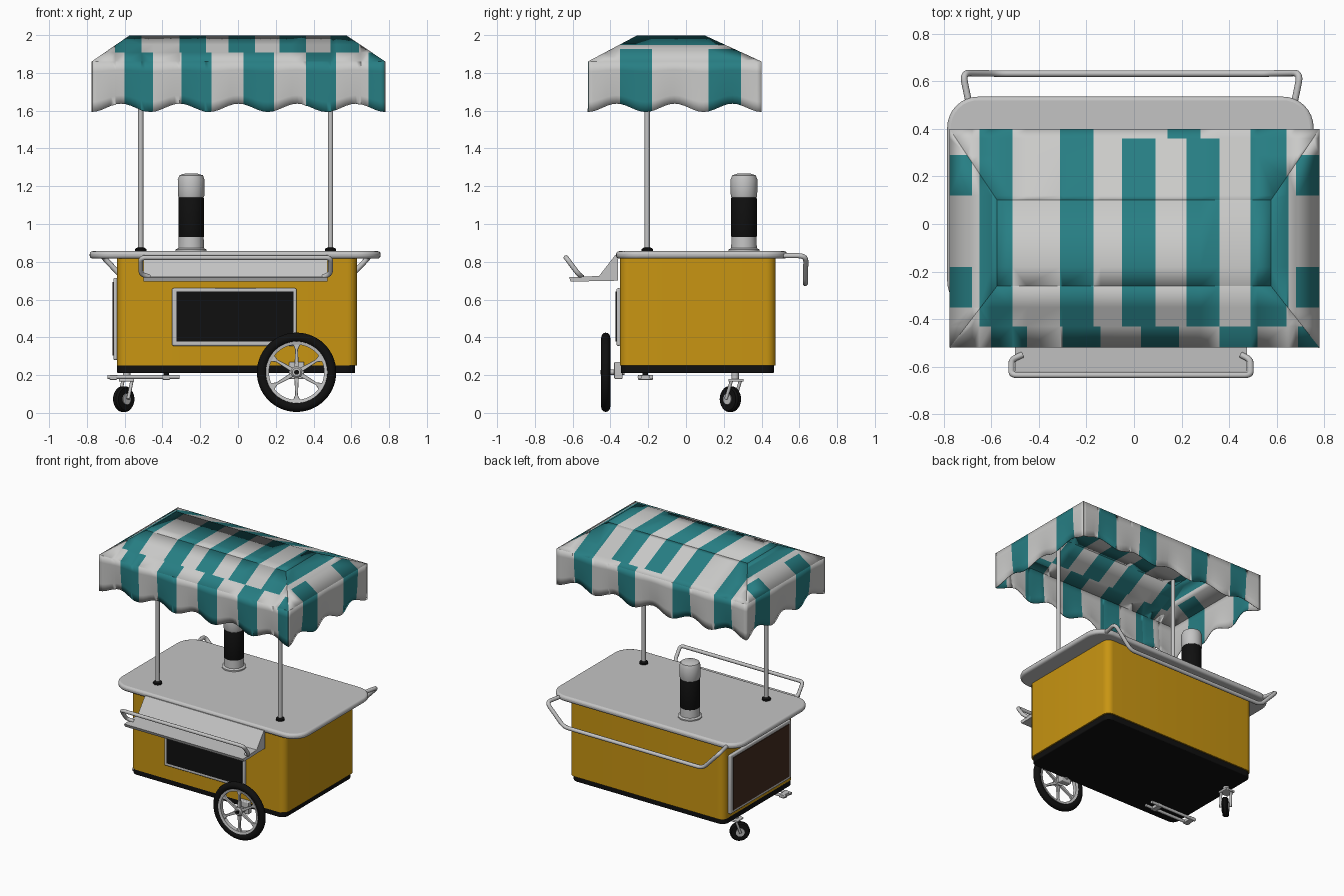
import bpy, bmesh, math
from mathutils import Vector, Matrix

if "Cube" in bpy.data.objects:
    bpy.data.objects.remove(bpy.data.objects["Cube"])


def material(name, r, g, b):
    m = bpy.data.materials.new(name)
    m.diffuse_color = (r, g, b, 1)
    m.use_nodes = True
    m.node_tree.nodes["Principled BSDF"].inputs["Base Color"].default_value = m.diffuse_color
    return m


WHITE = material("canvas_white", 0.6, 0.6, 0.59)
TEAL = material("canvas_teal", 0.02, 0.21, 0.23)
METAL = material("brushed_metal", 0.55, 0.55, 0.55)
YELLOW = material("body_yellow", 0.58, 0.30, 0.006)
BLACK = material("black", 0.005, 0.005, 0.005)
BROWN = material("panel_brown", 0.055, 0.025, 0.014)


def finish(name, bm, mats, bevel=0.0, smooth=True):
    me = bpy.data.meshes.new(name)
    bm.to_mesh(me)
    bm.free()
    ob = bpy.data.objects.new(name, me)
    bpy.context.collection.objects.link(ob)
    for m in mats:
        me.materials.append(m)
    if bevel:
        mod = ob.modifiers.new("bevel", 'BEVEL')
        mod.width, mod.segments, mod.limit_method = bevel, 3, 'ANGLE'
        mod.angle_limit = math.radians(40)
    if smooth:
        bpy.ops.object.select_all(action='DESELECT')
        ob.select_set(True)
        bpy.context.view_layer.objects.active = ob
        bpy.ops.object.shade_smooth_by_angle(angle=math.radians(35))
    return ob


def prism(name, pts, vec, mat, bevel=0.0):
    """Extrude a planar outline along a vector."""
    bm = bmesh.new()
    f = bm.faces.new([bm.verts.new(p) for p in pts])
    ext = bmesh.ops.extrude_face_region(bm, geom=[f])
    bmesh.ops.translate(bm, vec=vec, verts=[v for v in ext['geom'] if isinstance(v, bmesh.types.BMVert)])
    bmesh.ops.recalc_face_normals(bm, faces=bm.faces)
    return finish(name, bm, [mat], bevel)


def box(name, lo, hi, mat, bevel=0.0):
    pts = [(lo[0], lo[1], lo[2]), (hi[0], lo[1], lo[2]), (hi[0], hi[1], lo[2]), (lo[0], hi[1], lo[2])]
    return prism(name, pts, (0, 0, hi[2] - lo[2]), mat, bevel)


def rounded_slab(name, lo, hi, radius, mat, bevel=0.0):
    pts = []
    for k, (cx, cy) in enumerate([(hi[0], hi[1]), (lo[0], hi[1]), (lo[0], lo[1]), (hi[0], lo[1])]):
        ox = cx - math.copysign(radius, cx - (lo[0] + hi[0]) / 2)
        oy = cy - math.copysign(radius, cy - (lo[1] + hi[1]) / 2)
        for i in range(9):
            a = (k + i / 8) * math.pi / 2
            pts.append((ox + radius * math.cos(a), oy + radius * math.sin(a), lo[2]))
    return prism(name, pts, (0, 0, hi[2] - lo[2]), mat, bevel)


def lathe(name, profile, mat, loc, rot=None, n=40, closed=False):
    """Revolve (radius, height) points about z, then rotate and place."""
    bm = bmesh.new()
    rings = [[bm.verts.new((r * math.cos(2 * math.pi * i / n), r * math.sin(2 * math.pi * i / n), z))
              for i in range(n)] for r, z in profile]
    pairs = list(zip(rings, rings[1:]))
    if closed:
        pairs.append((rings[-1], rings[0]))
    else:
        bm.faces.new(rings[0])
        bm.faces.new(rings[-1])
    for a, b in pairs:
        for i in range(n):
            j = (i + 1) % n
            bm.faces.new((a[i], a[j], b[j], b[i]))
    bmesh.ops.recalc_face_normals(bm, faces=bm.faces)
    ob_m = Matrix.Translation(loc) @ (rot or Matrix())
    bmesh.ops.transform(bm, matrix=ob_m, verts=bm.verts)
    return finish(name, bm, [mat])


def tube(name, pts, radius, mat, fillet=0.04):
    """Round bar along a path with softened corners."""
    pts = [Vector(p) for p in pts]
    path = [pts[0]]
    for a, b, c in zip(pts, pts[1:], pts[2:]):
        p, q = b + (a - b).normalized() * fillet, b + (c - b).normalized() * fillet
        path += [(1 - t) ** 2 * p + 2 * t * (1 - t) * b + t * t * q for t in (0, .2, .4, .6, .8, 1)]
    path.append(pts[-1])
    cu = bpy.data.curves.new(name, 'CURVE')
    cu.dimensions, cu.bevel_depth, cu.bevel_resolution, cu.use_fill_caps = '3D', radius, 3, True
    sp = cu.splines.new('POLY')
    sp.points.add(len(path) - 1)
    for s, p in zip(sp.points, path):
        s.co = (*p, 1)
    ob = bpy.data.objects.new(name, cu)
    bpy.context.collection.objects.link(ob)
    cu.materials.append(mat)
    bpy.ops.object.select_all(action='DESELECT')
    ob.select_set(True)
    bpy.context.view_layer.objects.active = ob
    bpy.ops.object.convert(target='MESH')
    bpy.ops.object.shade_smooth_by_angle(angle=math.radians(50))


# Cart body, base and counter
rounded_slab("body", (-0.64, -0.35, 0.25), (0.63, 0.475, 0.825), 0.05, YELLOW)
rounded_slab("base_plinth", (-0.64, -0.345, 0.21), (0.62, 0.465, 0.257), 0.05, BLACK, 0.006)
rounded_slab("counter", (-0.785, -0.37, 0.817), (0.755, 0.535, 0.856), 0.13, METAL, 0.015)

# Front and left panels with frames
box("front_panel_frame", (-0.35, -0.368, 0.355), (0.31, -0.345, 0.66), METAL, 0.008)
box("front_panel", (-0.325, -0.372, 0.378), (0.295, -0.36, 0.642), BLACK)
box("side_panel_frame", (-0.66, -0.29, 0.28), (-0.635, 0.42, 0.715), METAL, 0.008)
box("side_panel", (-0.665, -0.265, 0.303), (-0.65, 0.395, 0.692), BROWN)

# Front serving shelf and its rail
shelf = [(-0.36, 0.70), (-0.61, 0.695), (-0.62, 0.718), (-0.46, 0.725), (-0.375, 0.835), (-0.36, 0.835)]
prism("front_shelf", [(-0.50, y, z) for y, z in shelf], (0.975, 0, 0), METAL)
tube("shelf_rail", [(-0.47, -0.55, 0.72), (-0.515, -0.57, 0.735), (-0.515, -0.635, 0.822),
                    (0.49, -0.635, 0.822), (0.49, -0.57, 0.735), (0.45, -0.55, 0.72)], 0.013, METAL, 0.025)

# Rear push handle
tube("push_handle", [(-0.69, 0.49, 0.832), (-0.72, 0.635, 0.832), (-0.58, 0.632, 0.685),
                     (0.56, 0.632, 0.685), (0.70, 0.635, 0.832), (0.67, 0.49, 0.832)], 0.014, METAL)

# Canopy poles
for side, x in (("left", -0.515), ("right", 0.49)):
    lathe(side + "_pole", [(0.014, 0.85), (0.014, 1.99)], METAL, (x, -0.205, 0), n=16)
    lathe(side + "_pole_foot", [(0.03, 0.85), (0.03, 0.868), (0.018, 0.875)], BLACK, (x, -0.205, 0), n=20)

# Dispenser on the counter
spot = (-0.248, 0.307, 0)
lathe("dispenser_base", [(0.082, 0.85), (0.082, 0.865), (0.068, 0.872), (0.066, 0.94)], METAL, spot)
lathe("dispenser_sleeve", [(0.066, 0.93), (0.068, 0.935), (0.068, 1.135), (0.066, 1.14)], BLACK, spot)
lathe("dispenser_lid", [(0.064, 1.135), (0.07, 1.15), (0.071, 1.235), (0.062, 1.258), (0.03, 1.268)], METAL, spot)

# Canopy: hipped top and scalloped valance, striped by cutting at the stripe edges
X0, X1, Y0, Y1 = -0.775, 0.78, -0.52, 0.40
EAVE, TOP = 1.86, 1.998
TOP_X = [(-0.65, -0.51), (-0.31, -0.17), (-0.05, 0.09), (0.22, 0.36), (0.49, 0.64)]
FRONT_X = [(-0.60, -0.45), (-0.30, -0.14), (0.03, 0.19), (0.36, 0.52), (0.69, 0.9)]
BACK_X = [(-0.65, -0.51), (-0.31, -0.17), (0.14, 0.28), (0.49, 0.64)]
SIDE_Y = [(-0.35, -0.18), (0.12, 0.29)]


def inside(v, bands):
    return any(a < v < b for a, b in bands)


def is_teal(c, n):
    if abs(n.z) < 0.4:                      # valance
        if abs(n.x) > abs(n.y):
            return inside(c.y, SIDE_Y)
        return inside(c.x, FRONT_X if n.y < 0 else BACK_X)
    if abs(n.x) > 0.2:                      # end slopes
        return abs(c.x) < 0.65 or (abs(c.x) > 0.68 and inside(c.y, SIDE_Y))
    if c.y < -0.43:
        return inside(c.x, FRONT_X)
    return inside(c.x, BACK_X if c.y > 0.36 else TOP_X)


bm = bmesh.new()
outer = [Vector(p) for p in ((X0, Y0, EAVE), (X1, Y0, EAVE), (X1, Y1, EAVE), (X0, Y1, EAVE))]
inner = [Vector(p) for p in ((-0.575, -0.26, TOP), (0.575, -0.26, TOP), (0.575, 0.10, TOP), (-0.575, 0.10, TOP))]
bm.faces.new([bm.verts.new(p) for p in inner])
for k in range(4):
    a, b = outer[k], outer[(k + 1) % 4]
    bm.faces.new([bm.verts.new(p) for p in (a, b, inner[(k + 1) % 4], inner[k])])
    normal = (b - a).normalized().cross(Vector((0, 0, 1)))
    waves = 5 if k % 2 == 0 else 3
    cols, rows = waves * 12, 5
    grid = []
    for i in range(cols + 1):
        t = i / cols
        drop = EAVE - 1.615 + 0.022 * math.cos(2 * math.pi * waves * t)
        fold = 0.018 * math.sin(math.pi * waves * t) ** 2
        grid.append([bm.verts.new(a.lerp(b, t) - Vector((0, 0, drop * j / rows)) - normal * fold * (j / rows) ** 2)
                     for j in range(rows + 1)])
    for p, q in zip(grid, grid[1:]):
        for j in range(rows):
            bm.faces.new((p[j], p[j + 1], q[j + 1], q[j]))
cuts = [((v, 0, 0), (1, 0, 0)) for band in TOP_X + FRONT_X + BACK_X + [(-0.68, 0.68), (0.65, 0.65)] for v in band]
cuts += [((0, v, 0), (0, 1, 0)) for band in SIDE_Y + [(-0.43, 0.36)] for v in band]
for co, no in cuts:
    bmesh.ops.bisect_plane(bm, geom=bm.verts[:] + bm.edges[:] + bm.faces[:], plane_co=co, plane_no=no)
bm.normal_update()
for f in bm.faces:
    c = f.calc_center_median()
    if f.normal.dot(c - Vector((0, -0.06, 1.7))) < 0:
        f.normal_flip()
    f.material_index = int(is_teal(c, f.normal))
canopy = finish("canopy", bm, [WHITE, TEAL])
thick = canopy.modifiers.new("thickness", 'SOLIDIFY')
thick.thickness, thick.offset = 0.004, -1

# Large spoked wheel at the front right
hub = Vector((0.31, -0.425, 0.215))
turn = Matrix.Rotation(math.pi / 2, 4, 'X')
tyre = [(0.184 + 0.026 * math.cos(a), 0.024 * math.sin(a)) for a in [i * math.pi / 6 for i in range(12)]]
lathe("wheel_tyre", tyre, BLACK, hub, turn, 56, True)
lathe("wheel_rim", [(0.163, -0.018), (0.163, 0.018), (0.146, 0.014), (0.146, -0.014)], METAL, hub, turn, 56, True)
lathe("wheel_hub", [(0.03, -0.02), (0.03, 0.015), (0.022, 0.022)], METAL, hub, turn, 24)
lathe("wheel_hub_cap", [(0.013, 0.02), (0.013, 0.028)], BLACK, hub, turn, 16)
for k in range(6):
    a = math.radians(30 + 60 * k)
    u, v = Vector((math.cos(a), 0, math.sin(a))), Vector((-math.sin(a), 0, math.cos(a)))
    shape = [(0.02, 0.012), (0.12, 0.007), (0.15, 0.02), (0.15, -0.02), (0.12, -0.007), (0.02, -0.012)]
    prism("wheel_spoke", [hub + u * r + v * w + Vector((0, -0.009, 0)) for r, w in shape], (0, 0.018, 0), METAL, 0.003)
lathe("wheel_axle", [(0.014, -0.10), (0.014, 0)], METAL, hub, turn, 16)
box("axle_bracket", (0.27, -0.38, 0.18), (0.35, -0.335, 0.27), METAL, 0.006)

# Swivelled caster at the back left
cast = Vector((-0.605, 0.235, 0.073))
swivel = Matrix.Rotation(math.radians(45), 4, 'Z') @ turn
lathe("caster_tyre", [(0.045, -0.02), (0.06, -0.02), (0.068, -0.01), (0.068, 0.01), (0.06, 0.02), (0.045, 0.02)],
      BLACK, cast, swivel, 32)
lathe("caster_hub", [(0.03, -0.026), (0.03, 0.026)], METAL, cast, swivel, 20)
across = Vector((-0.7, 0.7, 0)) * 0.034
for s in (-1, 1):
    tube("caster_fork", [cast + across * s, (cast + Vector((0.02, 0.03, 0.1))) + across * s], 0.009, METAL)
box("caster_crown", (-0.63, 0.225, 0.165), (-0.55, 0.305, 0.18), METAL, 0.005)
lathe("caster_stem", [(0.02, 0.17), (0.02, 0.215)], METAL, (-0.59, 0.26, 0), n=16)

# Stand bars under the front left
for y in (-0.245, -0.185):
    tube("stand_bar", [(-0.69, y, 0.19), (-0.31, y, 0.19)], 0.011, METAL)
for x in (-0.66, -0.38):
    box("stand_crossbar", (x - 0.02, -0.255, 0.175), (x + 0.02, -0.175, 0.2), METAL, 0.004)
lathe("stand_post", [(0.015, 0.19), (0.015, 0.23)], BLACK, (-0.38, -0.215, 0), n=16)
